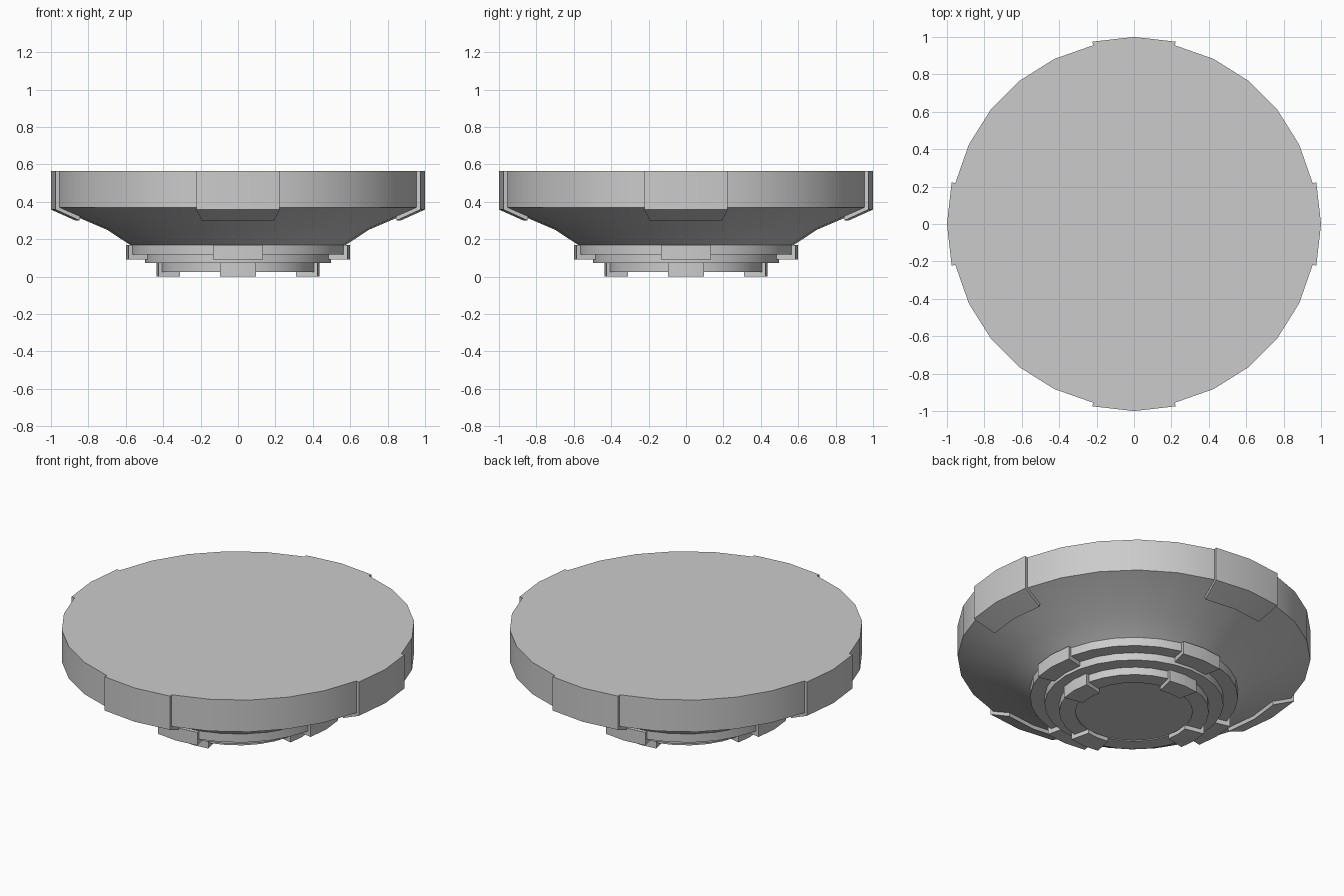
import bpy, bmesh
from math import sin, cos, tau, radians

if "Cube" in bpy.data.objects:
    bpy.data.objects.remove(bpy.data.objects["Cube"])

SIDES = 28
STEP = tau / SIDES


def finish(bm, name):
    bmesh.ops.recalc_face_normals(bm, faces=bm.faces)
    mesh = bpy.data.meshes.new(name)
    bm.to_mesh(mesh)
    bm.free()
    ob = bpy.data.objects.new(name, mesh)
    bpy.context.collection.objects.link(ob)
    bpy.ops.object.select_all(action='DESELECT')
    ob.select_set(True)
    bpy.context.view_layer.objects.active = ob
    bpy.ops.object.shade_smooth_by_angle(angle=radians(25))
    return ob


def ring(bm, profile, angle):
    return [bm.verts.new((r * cos(angle), r * sin(angle), z)) for r, z in profile]


def lathe(name, profile):
    """Full revolve of an open profile, capped at both ends."""
    bm = bmesh.new()
    rings = [ring(bm, profile, i * STEP) for i in range(SIDES)]
    for i in range(SIDES):
        a, b = rings[i], rings[(i + 1) % SIDES]
        for j in range(len(profile) - 1):
            bm.faces.new((a[j], b[j], b[j + 1], a[j + 1]))
    bm.faces.new([r[0] for r in rings])
    bm.faces.new([r[-1] for r in rings])
    return finish(bm, name)


def clips(name, profile):
    """Four solid clips, two segments wide, at the axis directions."""
    for k in range(4):
        bm = bmesh.new()
        rings = [ring(bm, profile, k * tau / 4 + d * STEP) for d in (-1, 0, 1)]
        n = len(profile)
        for a, b in zip(rings, rings[1:]):
            for j in range(n):
                m = (j + 1) % n
                bm.faces.new((a[j], b[j], b[m], a[m]))
        bm.faces.new(rings[0])
        bm.faces.new(rings[-1])
        finish(bm, f"{name}_{k + 1}")


# Dish body with stepped underside
lathe("dish_body", [
    (0.98, 0.565), (0.98, 0.37), (0.70, 0.25), (0.578, 0.17),
    (0.578, 0.118), (0.497, 0.118), (0.497, 0.072), (0.416, 0.072),
    (0.416, 0.025), (0.325, 0.025), (0.325, 0.03)])

# Rim clips folding under the dish
clips("rim_clip", [
    (0.98, 0.565), (1.0, 0.565), (1.0, 0.358), (0.87, 0.30),
    (0.865, 0.3207), (0.98, 0.37)])

# Middle step clips
clips("middle_clip", [
    (0.578, 0.17), (0.60, 0.17), (0.60, 0.09), (0.497, 0.09),
    (0.497, 0.118), (0.578, 0.118)])

# Foot clips
clips("foot_clip", [
    (0.416, 0.072), (0.436, 0.072), (0.436, 0.0), (0.318, 0.0),
    (0.318, 0.025), (0.416, 0.025)])
